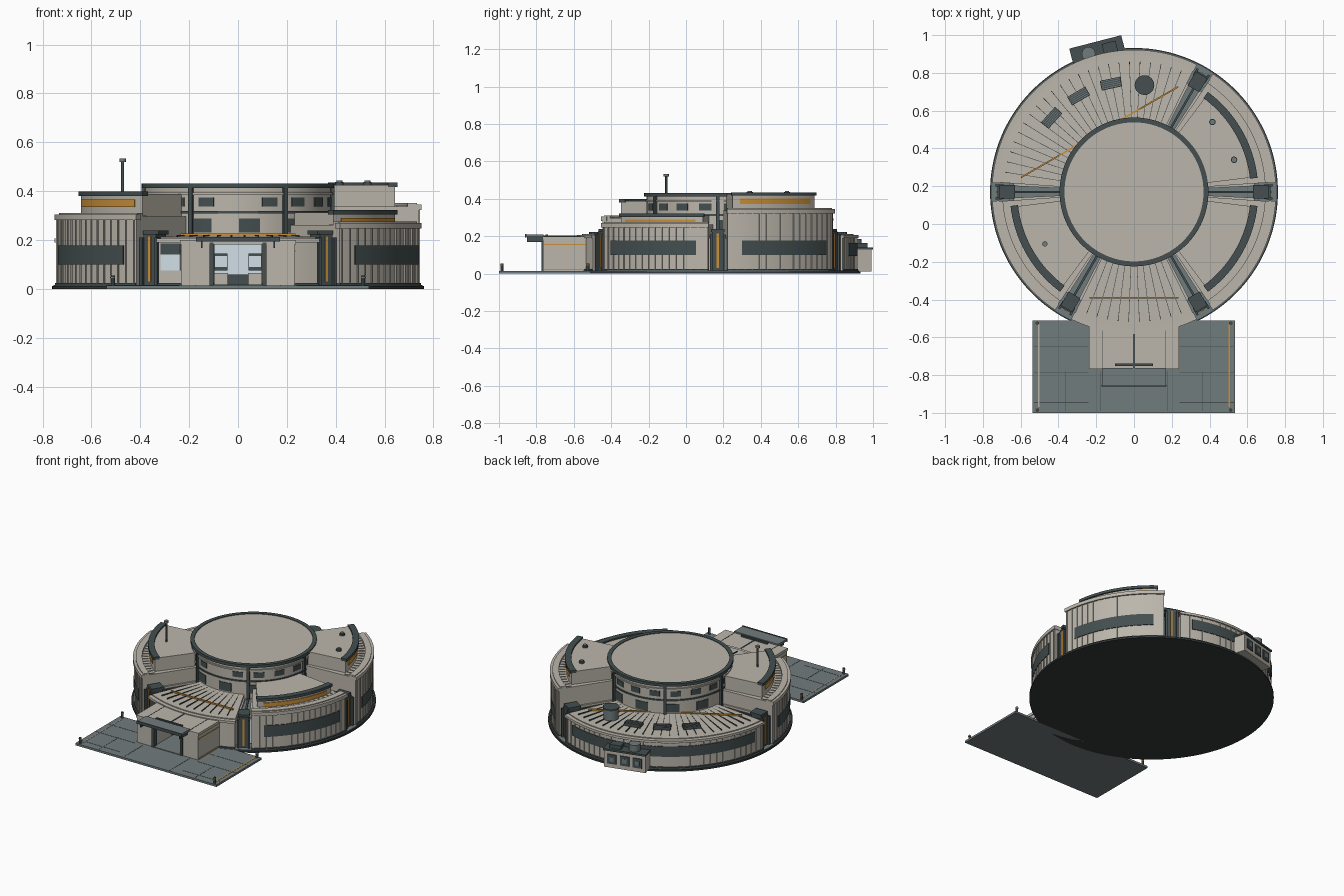
import bpy, bmesh, math
from mathutils import Matrix, Vector

if "Cube" in bpy.data.objects:
    bpy.data.objects.remove(bpy.data.objects["Cube"])

CY = 0.17  # ring centre in y


def material(name, rgb):
    m = bpy.data.materials.new(name)
    m.diffuse_color = (*rgb, 1)
    m.use_nodes = True
    m.node_tree.nodes["Principled BSDF"].inputs["Base Color"].default_value = m.diffuse_color
    return m


LIGHT = material("warm_grey", (0.50, 0.47, 0.41))
DARK = material("dark_slate", (0.058, 0.078, 0.080))
BLUE = material("blue_grey", (0.165, 0.20, 0.205))
BASE = material("charcoal", (0.035, 0.042, 0.044))
ORANGE = material("orange", (0.60, 0.28, 0.04))
GLASS = material("pale_glass", (0.72, 0.84, 0.90))

parts = {}


def get(name, mat):
    if name not in parts:
        parts[name] = (bmesh.new(), mat)
    return parts[name][0]


def box(name, mat, x0, x1, y0, y1, z0, z1, matrix=Matrix()):
    loc = Matrix.Translation(((x0 + x1) / 2, (y0 + y1) / 2, (z0 + z1) / 2))
    size = Matrix.Diagonal((x1 - x0, y1 - y0, z1 - z0, 1))
    bmesh.ops.create_cube(get(name, mat), size=1, matrix=matrix @ loc @ size)


def polar_box(name, mat, ang, r0, r1, width, z0, z1):
    """Box lying along a radius of the ring."""
    turn = Matrix.Translation((0, CY, 0)) @ Matrix.Rotation(math.radians(ang), 4, 'Z')
    box(name, mat, r0, r1, -width / 2, width / 2, z0, z1, turn)


def cyl(name, mat, x, y, r, z0, z1, n=24):
    bmesh.ops.create_cone(get(name, mat), cap_ends=True, segments=n, radius1=r, radius2=r,
                          depth=z1 - z0, matrix=Matrix.Translation((x, y, (z0 + z1) / 2)))


def at(ang, r):
    a = math.radians(ang)
    return r * math.cos(a), CY + r * math.sin(a)


def sector(name, mat, r0, r1, a0, a1, z0, z1, z1_in=None):
    """Curved block between two radii and two angles; z1_in lifts the inner top edge."""
    bm = get(name, mat)
    full = a1 - a0 >= 360
    n = max(2, round((a1 - a0) / 2.5))
    zi = z1 if z1_in is None else z1_in
    rows = []
    for i in range(n if full else n + 1):
        a = a0 + (a1 - a0) * i / n
        rows.append([bm.verts.new((*at(a, r), z)) for r, z in ((r0, z0), (r1, z0), (r1, z1), (r0, zi))])
    for i in range(n):
        p, q = rows[i], rows[(i + 1) % len(rows)]
        for k in range(4):
            bm.faces.new((p[k], q[k], q[(k + 1) % 4], p[(k + 1) % 4]))
    if not full:
        bm.faces.new(rows[0])
        bm.faces.new(rows[-1][::-1])


# Base disc
cyl("base_disc", BASE, 0, CY, 0.762, 0, 0.012, 144)
cyl("base_floor", BLUE, 0, CY, 0.755, 0.011, 0.016, 144)

# Central drum with bands, pilasters and windows
cyl("drum_wall", LIGHT, 0, CY, 0.38, 0.012, 0.422, 144)
sector("drum_rim", DARK, 0.368, 0.394, 0, 360, 0.413, 0.432)
cyl("drum_roof", LIGHT, 0, CY, 0.37, 0.42, 0.428, 144)
sector("drum_band", DARK, 0.375, 0.386, 0, 360, 0.308, 0.318)
sector("drum_lower_band", LIGHT, 0.375, 0.388, 0, 360, 0.385, 0.395)
for k in range(6):
    polar_box("drum_pilasters", DARK, 60 * k, 0.37, 0.394, 0.018, 0.015, 0.42)
for k in range(1, 18):
    a = -90 + 20 * k
    sector("drum_windows_upper", DARK, 0.376, 0.384, a - 5, a + 5, 0.338, 0.374)
for k in range(12):
    a = -113 + 30 * k
    sector("drum_windows_lower", DARK, 0.376, 0.384, a - 6.5, a + 6.5, 0.23, 0.287)

# Three tall wings, each with a raised upper block
for label, a0, h, top in (("front_left", 180, 0.297, 0.388), ("front_right", 300, 0.262, 0.312),
                          ("back_right", 0, 0.337, 0.425)):
    s, e = a0 + 4, a0 + 56
    sector(label + "_wing", LIGHT, 0.38, 0.742, s, e, 0.012, h)
    sector(label + "_plinth", DARK, 0.70, 0.75, s, e, 0.012, 0.024)
    sector(label + "_cap", LIGHT, 0.715, 0.752, s - 0.3, e + 0.3, h - 0.015, h + 0.008)
    sector(label + "_cap_step", LIGHT, 0.695, 0.735, s, e, h - 0.01, h + 0.014)
    sector(label + "_window", DARK, 0.73, 0.7475, a0 + 10, a0 + 51, 0.10, 0.178)
    sector(label + "_upper_block", LIGHT, 0.385, 0.648, a0 + 7, a0 + 53, h - 0.01, top)
    sector(label + "_upper_trim", DARK, 0.618, 0.658, a0 + 6.5, a0 + 53.5, top - 0.008, top + 0.01)
    sector(label + "_orange_band", ORANGE, 0.64, 0.653, a0 + 10.5, a0 + 49.5, top - 0.052, top - 0.022)
    for k in range(17):
        a = s + 1 + k * 50 / 16
        polar_box(label + "_wall_ribs", LIGHT, a, 0.735, 0.747, 0.005, 0.024, h - 0.01)
        polar_box(label + "_roof_ribs", LIGHT, a, 0.655, 0.70, 0.004, h - 0.01, h + 0.004)

# Two low wings: front (open in the middle for the entrance) and back
for label, s, e, walls in (("front_low", 244, 296, ((244, 262), (278, 296))),
                           ("back_low", 64, 176, ((64, 176),))):
    for w0, w1 in walls:
        sector(label + "_wall", LIGHT, 0.69 if label == "front_low" else 0.40, 0.742, w0, w1, 0.012, 0.195)
        sector(label + "_plinth", DARK, 0.70, 0.75, w0, w1, 0.012, 0.024)
    sector(label + "_cap", LIGHT, 0.71, 0.752, s - 0.3, e + 0.3, 0.19, 0.206)
    sector(label + "_roof", LIGHT, 0.37, 0.725, s, e, 0.188, 0.212, 0.222)
    sector(label + "_end_walls", LIGHT, 0.38, 0.70, s, s + 2, 0.012, 0.19)
    sector(label + "_end_walls", LIGHT, 0.38, 0.70, e - 2, e, 0.012, 0.19)
    n = round((e - s) / 4.7)
    for k in range(1, n):
        polar_box(label + "_roof_seams", DARK, s + (e - s) * k / n, 0.385, 0.69, 0.003, 0.205, 0.2215)
sector("back_low_window", DARK, 0.73, 0.7475, 70, 170, 0.095, 0.165)
for k in range(34):
    polar_box("back_low_wall_ribs", LIGHT, 65.5 + k * 3.3, 0.735, 0.747, 0.005, 0.024, 0.19)
sector("front_left_low_window", GLASS, 0.73, 0.747, 244.8, 251.5, 0.075, 0.14)
sector("front_left_low_shade", DARK, 0.73, 0.747, 244.8, 251.5, 0.14, 0.185)

# Straight orange roof lines
box("front_roof_line", ORANGE, -0.235, 0.235, -0.394, -0.386, 0.215, 0.226)
polar_box("back_roof_line", ORANGE, 120, 0.361, 0.369, 0.96, 0.215, 0.228)

# Spoke corridors with pylons between the wings
for k, a in enumerate((0, 60, 180, 240, 300)):
    sector("spoke_corridors", BLUE, 0.38, 0.66, a - 4, a + 4, 0.012, 0.19)
    for d in (-1, 1):
        sector("spoke_kerbs", LIGHT, 0.39, 0.64, a + d * 3.4 - 0.6, a + d * 3.4 + 0.6, 0.18, 0.205)
        polar_box("pylon_fins", DARK, a + d * 2.7, 0.69, 0.735, 0.012, 0.015, 0.21)
    polar_box("spoke_ridges", DARK, a, 0.39, 0.63, 0.012, 0.18, 0.20)
    sector("spoke_glass", GLASS, 0.655, 0.664, a - 4, a + 4, 0.02, 0.188)
    polar_box("pylons", DARK, a, 0.64, 0.722, 0.06, 0.012, 0.225)
    polar_box("pylon_caps", DARK, a, 0.63, 0.715, 0.072, 0.222, 0.238)
    polar_box("pylon_orange_strips", ORANGE, a, 0.72, 0.727, 0.012, 0.03, 0.215)

# Roof fittings
for a in (102, 120, 138):
    polar_box("roof_vents", DARK, a, 0.56, 0.612, 0.11, 0.21, 0.235)
    for j in range(5):
        polar_box("roof_vent_slats", BLUE, a, 0.565 + j * 0.01, 0.569 + j * 0.01, 0.10, 0.234, 0.239)
cyl("roof_tank", BLUE, *at(84.4, 0.568), 0.048, 0.21, 0.285)
cyl("roof_tank_lid", DARK, *at(84.4, 0.568), 0.052, 0.285, 0.295)
for x, y in ((0.415, 0.54), (0.53, 0.34)):
    cyl("block_vents", DARK, x, y, 0.017, 0.42, 0.437, 16)
    cyl("block_vent_tops", BLUE, x, y, 0.012, 0.437, 0.443, 16)
cyl("antenna_mast", DARK, -0.472, -0.105, 0.006, 0.38, 0.52, 12)
cyl("antenna_head", BLUE, -0.472, -0.105, 0.014, 0.52, 0.533, 16)

# Plant unit at the back
P = 104.5
polar_box("plant_unit", LIGHT, P, 0.70, 0.812, 0.276, 0.012, 0.13)
polar_box("plant_roof", DARK, P, 0.70, 0.82, 0.284, 0.128, 0.14)
turn = Matrix.Translation((0, CY, 0)) @ Matrix.Rotation(math.radians(P), 4, 'Z')
for t in (-0.085, 0, 0.085):
    box("plant_grilles", DARK, 0.81, 0.818, t - 0.03, t + 0.03, 0.04, 0.105, turn)
    box("plant_fans", BLUE, 0.817, 0.82, t - 0.014, t + 0.014, 0.058, 0.088, turn)
tank = turn @ Vector((0.768, 0.05, 0))
cyl("plant_tank", BLUE, tank.x, tank.y, 0.036, 0.135, 0.185)
box("plant_box", DARK, 0.745, 0.80, -0.105, -0.03, 0.135, 0.165, turn)

# Forecourt pad with seams, edge lines and corner posts
box("forecourt_pad", BLUE, -0.538, 0.536, -1.0, -0.51, 0, 0.014)
for s in (-1, 1):
    for y in (-0.65, -0.785, -0.945):
        box("pad_seams", DARK, min(s * 0.24, s * 0.53), max(s * 0.24, s * 0.53), y - 0.0015, y + 0.0015, 0.01, 0.015)
    for x in (0.175, 0.365):
        box("pad_seams", DARK, s * x - 0.0015, s * x + 0.0015, -0.99, -0.78, 0.01, 0.015)
    for y in (-0.985, -0.525):
        cyl("corner_posts", DARK, s * 0.512, y, 0.008, 0.01, 0.055, 12)
        cyl("corner_post_lamps", ORANGE, s * 0.512, y, 0.009, 0.044, 0.049, 12)
box("pad_line_right", ORANGE, 0.499, 0.507, -0.97, -0.53, 0.01, 0.0155)
box("pad_line_left", LIGHT, -0.507, -0.501, -0.97, -0.53, 0.01, 0.0155)

# Entrance porch
for s in (-1, 1):
    def mx(name, mat, a, b, *rest):
        box(name, mat, min(s * a, s * b), max(s * a, s * b), *rest)
    mx("porch_sides", LIGHT, 0.107, 0.232, -0.765, -0.50, 0.012, 0.185)
    mx("porch_door_posts", DARK, 0.10, 0.116, -0.772, -0.74, 0.012, 0.19)
    mx("porch_orange_lines", ORANGE, 0.231, 0.2345, -0.76, -0.53, 0.152, 0.158)
    mx("porch_plinth", ORANGE, 0.231, 0.2345, -0.76, -0.53, 0.02, 0.025)
    mx("porch_roof_seams", DARK, 0.163, 0.166, -0.765, -0.51, 0.195, 0.2015)
    mx("canopy_brackets", DARK, 0.145, 0.152, -0.85, -0.765, 0.168, 0.196)
    # Consoles inside the doorway
    mx("console_desks", LIGHT, 0.04, 0.10, -0.40, -0.34, 0.012, 0.065)
    mx("console_screens", DARK, 0.042, 0.098, -0.36, -0.35, 0.075, 0.145)
    mx("console_displays", GLASS, 0.046, 0.094, -0.364, -0.36, 0.09, 0.135)
box("porch_roof", LIGHT, -0.237, 0.237, -0.768, -0.50, 0.182, 0.20)
box("porch_ridge", DARK, -0.004, 0.004, -0.765, -0.51, 0.195, 0.203)
box("porch_sign_bar", DARK, -0.10, 0.10, -0.752, -0.738, 0.198, 0.21)
box("canopy", BLUE, -0.168, 0.168, -0.855, -0.762, 0.195, 0.21)
box("canopy_edge", DARK, -0.172, 0.172, -0.86, -0.852, 0.193, 0.213)
box("entrance_floor", BLUE, -0.105, 0.105, -0.77, -0.22, 0.01, 0.018)
box("entrance_glass", GLASS, -0.105, 0.105, -0.225, -0.215, 0.018, 0.185)
box("entrance_pedestal", DARK, -0.042, 0.042, -0.46, -0.40, 0.012, 0.058)

# Turn every collected part into an object, smooth where curved
for name, (bm, mat) in parts.items():
    bmesh.ops.recalc_face_normals(bm, faces=bm.faces)
    me = bpy.data.meshes.new(name)
    bm.to_mesh(me)
    bm.free()
    me.materials.append(mat)
    me.polygons.foreach_set("use_smooth", [True] * len(me.polygons))
    me.set_sharp_from_angle(angle=math.radians(30))
    bpy.context.collection.objects.link(bpy.data.objects.new(name, me))
